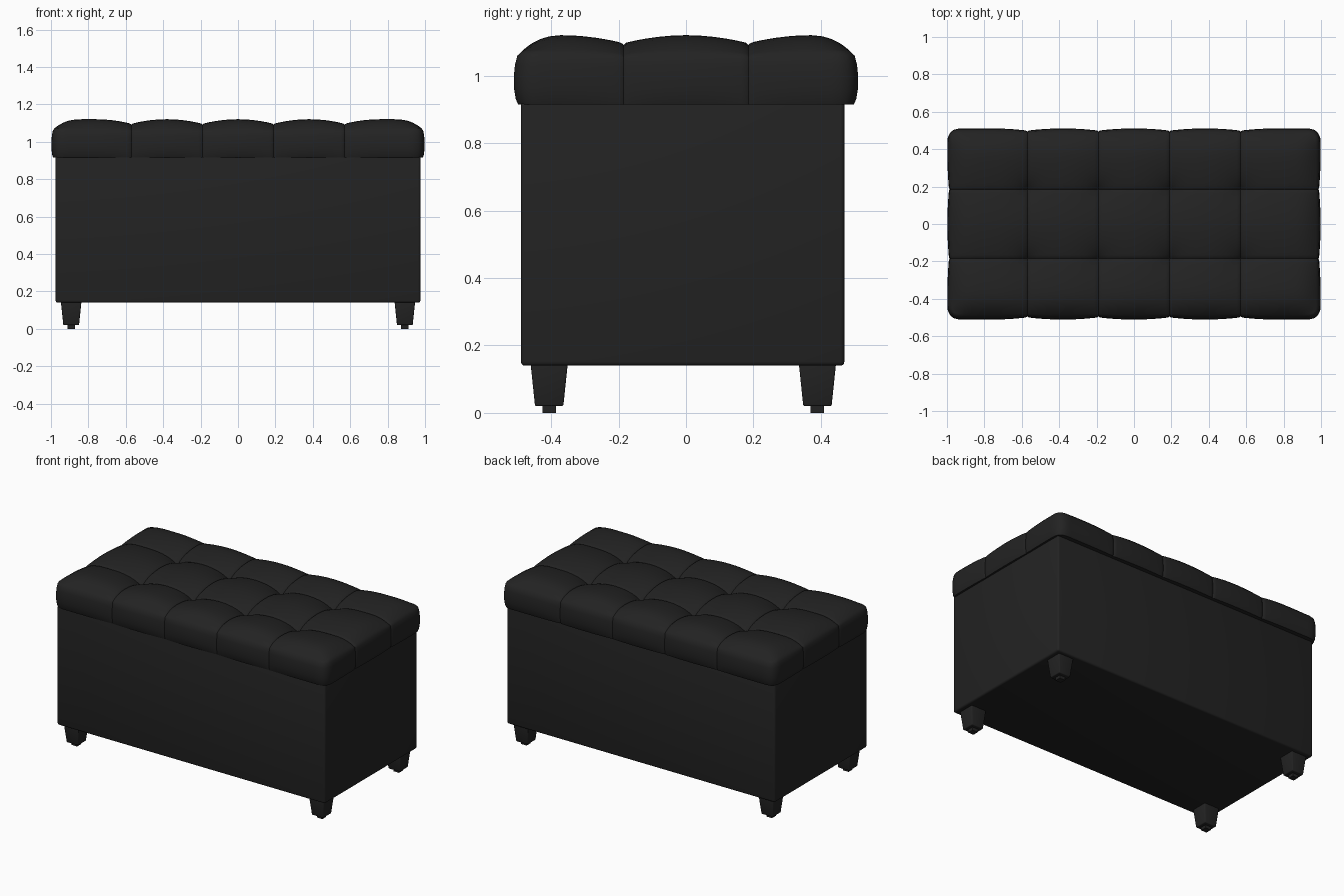
import bpy, bmesh, math

if "Cube" in bpy.data.objects:
    bpy.data.objects.remove(bpy.data.objects["Cube"])

black = bpy.data.materials.new("black leather")
black.diffuse_color = (0.0165, 0.0165, 0.0165, 1)
black.use_nodes = True
black.node_tree.nodes["Principled BSDF"].inputs["Base Color"].default_value = black.diffuse_color


def finish(name, bm, bevel=0, angle=35):
    bmesh.ops.recalc_face_normals(bm, faces=bm.faces)
    me = bpy.data.meshes.new(name)
    bm.to_mesh(me)
    bm.free()
    me.materials.append(black)
    ob = bpy.data.objects.new(name, me)
    bpy.context.collection.objects.link(ob)
    bpy.ops.object.select_all(action='DESELECT')
    ob.select_set(True)
    bpy.context.view_layer.objects.active = ob
    if bevel:
        mod = ob.modifiers.new("soft edges", 'BEVEL')
        mod.width, mod.segments = bevel, 3
        bpy.ops.object.modifier_apply(modifier=mod.name)
    bpy.ops.object.shade_smooth_by_angle(angle=math.radians(angle))
    return ob


def block(bm, cx, cy, z0, z1, bottom, top):
    """Box with separate bottom and top half sizes."""
    res = bmesh.ops.create_cube(bm, size=2)
    for v in res["verts"]:
        hx, hy = top if v.co.z > 0 else bottom
        v.co = (cx + v.co.x * hx, cy + v.co.y * hy, z1 if v.co.z > 0 else z0)


# Storage body
bm = bmesh.new()
block(bm, 0, -0.01, 0.14, 0.925, (0.975, 0.48), (0.975, 0.48))
finish("storage_body", bm, 0.012)

# Tapered legs with small glides
for sx, side in ((-1, "left"), (1, "right")):
    for y, end in ((-0.406, "front"), (0.39, "back")):
        bm = bmesh.new()
        block(bm, sx * 0.892, y, 0.02, 0.145, (0.042, 0.042), (0.055, 0.055))
        finish(f"{end}_{side}_leg", bm, 0.005)
        bm = bmesh.new()
        block(bm, sx * 0.892, y, 0, 0.025, (0.02, 0.02), (0.02, 0.02))
        finish(f"{end}_{side}_glide", bm)

# Tufted lid: 5 x 3 panels
X, Y, R = 0.98, 0.487, 0.045
SEAM_X, SEAM_Y = (-0.57, -0.19, 0.19, 0.57), (-0.185, 0.185)


def samples(half, seams):
    """Grid lines, denser at seams and rim."""
    vals = []
    stops = [-half, *seams, half]
    for a, b in zip(stops, stops[1:]):
        vals += [a + (b - a) * t for t in
                 (0, 0.02, 0.055, 0.11, 0.18, 0.27, 0.38, 0.5,
                  0.62, 0.73, 0.82, 0.89, 0.945, 0.98)]
    return vals + [half]


def puff(v, seams):
    """0 at a seam, 1 in the middle of a panel; plus the narrow stitch groove."""
    d = min(abs(v - s) for s in seams)
    t = min(d / 0.19, 1)
    return 1 - (1 - t) ** 2, max(0, 1 - d / 0.008), d


def rounded(x, y):
    cx, cy = abs(x) - (X - R), abs(y) - (Y - R)
    if cx > 0 and cy > 0:
        k = max(cx, cy) / math.hypot(cx, cy)
        x = math.copysign(X - R + cx * k, x)
        y = math.copysign(Y - R + cy * k, y)
    return x, y


def top_height(x, y):
    px, gx, dx = puff(x, SEAM_X)
    py, gy, dy = puff(y, SEAM_Y)
    edge = 1.06 + 0.013 * min(px, py)
    full = 1.121 - 0.024 * (1 - px) - 0.024 * (1 - py)
    full -= 0.03 * math.exp(-math.hypot(dx, dy) / 0.05)
    tx, ty = min((X - abs(x)) / 0.15, 1), min((Y - abs(y)) / 0.13, 1)
    roll = (1 - (1 - tx) ** 2.6) * (1 - (1 - ty) ** 2.6)
    return edge + (full - edge) * roll - 0.005 * max(gx, gy)


bm = bmesh.new()
xs, ys = samples(X, SEAM_X), samples(Y, SEAM_Y)
grid = [[bm.verts.new((*rounded(x, y), top_height(x, y))) for y in ys] for x in xs]
nx, ny = len(xs) - 1, len(ys) - 1
for i in range(nx):
    for j in range(ny):
        bm.faces.new((grid[i][j], grid[i + 1][j], grid[i + 1][j + 1], grid[i][j + 1]))

# Lid side: bulging rings below the rim seam
rim = [(i, 0) for i in range(nx)] + [(nx, j) for j in range(ny)]
rim += [(i, ny) for i in range(nx, 0, -1)] + [(0, j) for j in range(ny, 0, -1)]
prev = [grid[i][j] for i, j in rim]
tops = [v.co.copy() for v in prev]
for out, drop in ((0.55, 0.08), (0.85, 0.25), (1, 0.48), (0.97, 0.7),
                  (0.75, 0.9), (0.45, 1)):
    ring = []
    for (i, j), co in zip(rim, tops):
        n = [math.copysign(max(abs(c) - (h - R), 0), c) for c, h in ((co.x, X), (co.y, Y))]
        size = math.hypot(*n) or 1
        p, g, _ = puff(co.x, SEAM_X) if j in (0, ny) else puff(co.y, SEAM_Y)
        amount = out * (0.012 + 0.012 * p) - 0.005 * g
        ring.append(bm.verts.new((co.x + n[0] / size * amount * 0.75,
                                  co.y + n[1] / size * amount,
                                  co.z + (0.915 - co.z) * drop)))
    for k in range(len(ring)):
        m = (k + 1) % len(ring)
        bm.faces.new((prev[k], ring[k], ring[m], prev[m]))
    prev = ring
bm.faces.new(prev)
finish("tufted_lid", bm, 0, 40)
